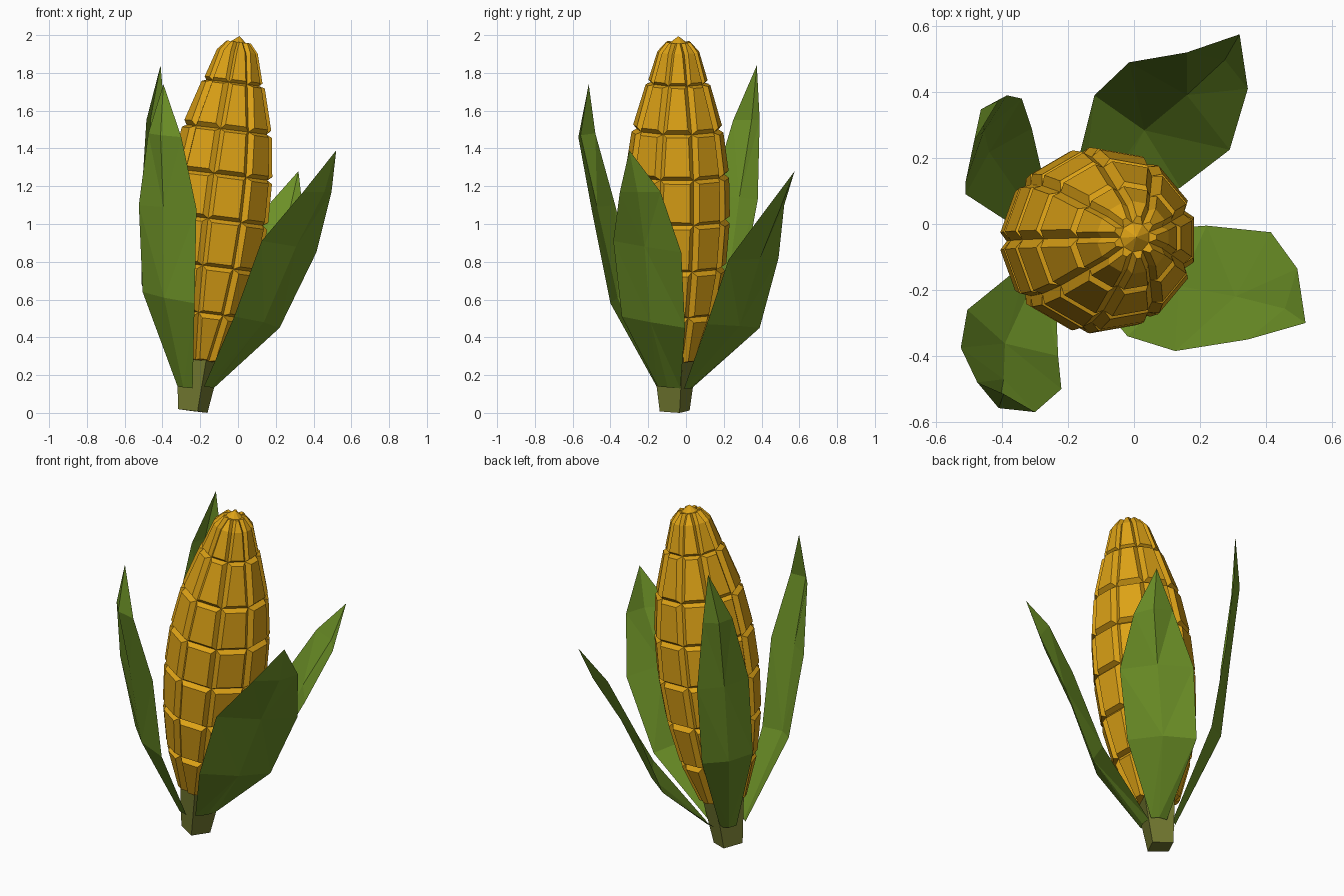
import bpy, bmesh
from math import sin, cos, radians
from mathutils import Vector, Euler

cube = bpy.data.objects.get("Cube")
if cube:
    bpy.data.objects.remove(cube, do_unlink=True)


def material(name, rgb):
    mat = bpy.data.materials.new(name)
    mat.use_nodes = True
    mat.diffuse_color = (*rgb, 1)
    bsdf = mat.node_tree.nodes["Principled BSDF"]
    bsdf.inputs["Base Color"].default_value = (*rgb, 1)
    bsdf.inputs["Roughness"].default_value = 0.8
    return mat


KERNEL = material("kernel yellow", (0.72, 0.36, 0.008))
HUSK = material("husk green", (0.15, 0.28, 0.02))
STALK = material("stalk olive", (0.17, 0.19, 0.03))

# Leaning axis shared by the cob and the stalk
FOOT = Vector((-0.24, -0.06, 0.01))
LEAN = Euler((-0.01, 0.124, 0))


def finish(name, bm, mat, lean=False):
    mesh = bpy.data.meshes.new(name)
    bm.to_mesh(mesh)
    bm.free()
    mesh.materials.append(mat)
    obj = bpy.data.objects.new(name, mesh)
    bpy.context.collection.objects.link(obj)
    if lean:
        obj.location = FOOT
        obj.rotation_euler = LEAN
    return obj


def lathe(bm, profile, sides, start):
    """Stack rings of (height, radius); return the rings and rows of side faces."""
    rings = []
    for z, r in profile:
        angles = [radians(start + 360 * i / sides) for i in range(sides)]
        rings.append([bm.verts.new((r * cos(a), r * sin(a), z)) for a in angles])
    rows = []
    for low, high in zip(rings, rings[1:]):
        rows.append([bm.faces.new((low[i], low[(i + 1) % sides],
                                   high[(i + 1) % sides], high[i]))
                     for i in range(sides)])
    bm.faces.new(rings[0][::-1])
    return rings, rows


# Cob: nine columns of raised kernels, the last two rows forming the tip
bm = bmesh.new()
cob_profile = [(0.27, 0.105), (0.52, 0.195), (0.77, 0.243), (1.02, 0.262),
               (1.26, 0.255), (1.50, 0.22), (1.75, 0.145),
               (1.91, 0.095), (1.965, 0.045)]
rings, rows = lathe(bm, cob_profile, 9, 20)
pole = bm.verts.new((0, 0, 2.0))
for i in range(9):
    bm.faces.new((rings[-1][i], rings[-1][(i + 1) % 9], pole))
bm.normal_update()
for row in rows[:6]:
    for face in row:
        bmesh.ops.inset_region(bm, faces=[face], thickness=0.018, depth=0.028,
                               use_boundary=True, use_even_offset=True)
for lower, upper in zip(rows[6], rows[7]):
    bmesh.ops.inset_region(bm, faces=[lower, upper], thickness=0.011, depth=0.02,
                           use_boundary=True, use_even_offset=True)
finish("cob", bm, KERNEL, lean=True)

# Stalk: a tapered square stem
bm = bmesh.new()
rings, rows = lathe(bm, [(0, 0.083), (0.3, 0.125)], 4, 18)
bm.faces.new(rings[-1])
finish("stalk", bm, STALK, lean=True)


# Husk leaves: matching edge points from base to shoulder, a bulging midrib, a tip
def husk_leaf(name, side_a, side_b, tip):
    bm = bmesh.new()
    rows = []
    for k, (a, b) in enumerate(zip(side_a, side_b)):
        a, b = Vector(a), Vector(b)
        mid = (a + b) / 2
        axis = FOOT + LEAN.to_matrix() @ Vector((0, 0, mid.z))
        out = mid - axis
        out.z = 0
        mid += out.normalized() * (0.015 if k == 0 else 0.04)
        rows.append([bm.verts.new(p) for p in (a, mid, b)])
    for low, high in zip(rows, rows[1:]):
        for i in range(2):
            bm.faces.new((low[i], low[i + 1], high[i + 1], high[i]))
    end = bm.verts.new(tip)
    for i in range(2):
        bm.faces.new((rows[-1][i], rows[-1][i + 1], end))
    bmesh.ops.triangulate(bm, faces=bm.faces[:])
    finish(name, bm, HUSK)


husk_leaf("front_right_leaf",
          [(-.32, -.11, .14), (-.505, -.26, .64), (-.525, -.375, 1.1), (-.475, -.48, 1.48)],
          [(-.24, -.15, .13), (-.23, -.4, .58), (-.22, -.5, 1.08), (-.3, -.57, 1.46)],
          (-.395, -.515, 1.74))
husk_leaf("front_left_leaf",
          [(-.18, -.15, .14), (-.02, -.34, .51), (.125, -.385, .91), (.345, -.35, 1.17)],
          [(-.13, -.03, .13), (.22, -.005, .45), (.415, -.025, .85), (.495, -.135, 1.17)],
          (.52, -.3, 1.39))
husk_leaf("back_left_leaf",
          [(-.13, -.01, .13), (.14, .11, .47), (.29, .225, .81), (.345, .41, 1.06)],
          [(-.21, .03, .13), (-.12, .39, .45), (-.015, .49, .82), (.16, .52, 1.1)],
          (.32, .575, 1.28))
husk_leaf("back_right_leaf",
          [(-.25, .03, .14), (-.31, .29, .64), (-.34, .38, 1.13), (-.385, .39, 1.55)],
          [(-.31, -.04, .14), (-.51, .09, .68), (-.51, .13, 1.15), (-.485, .25, 1.55)],
          (-.41, .375, 1.84))
